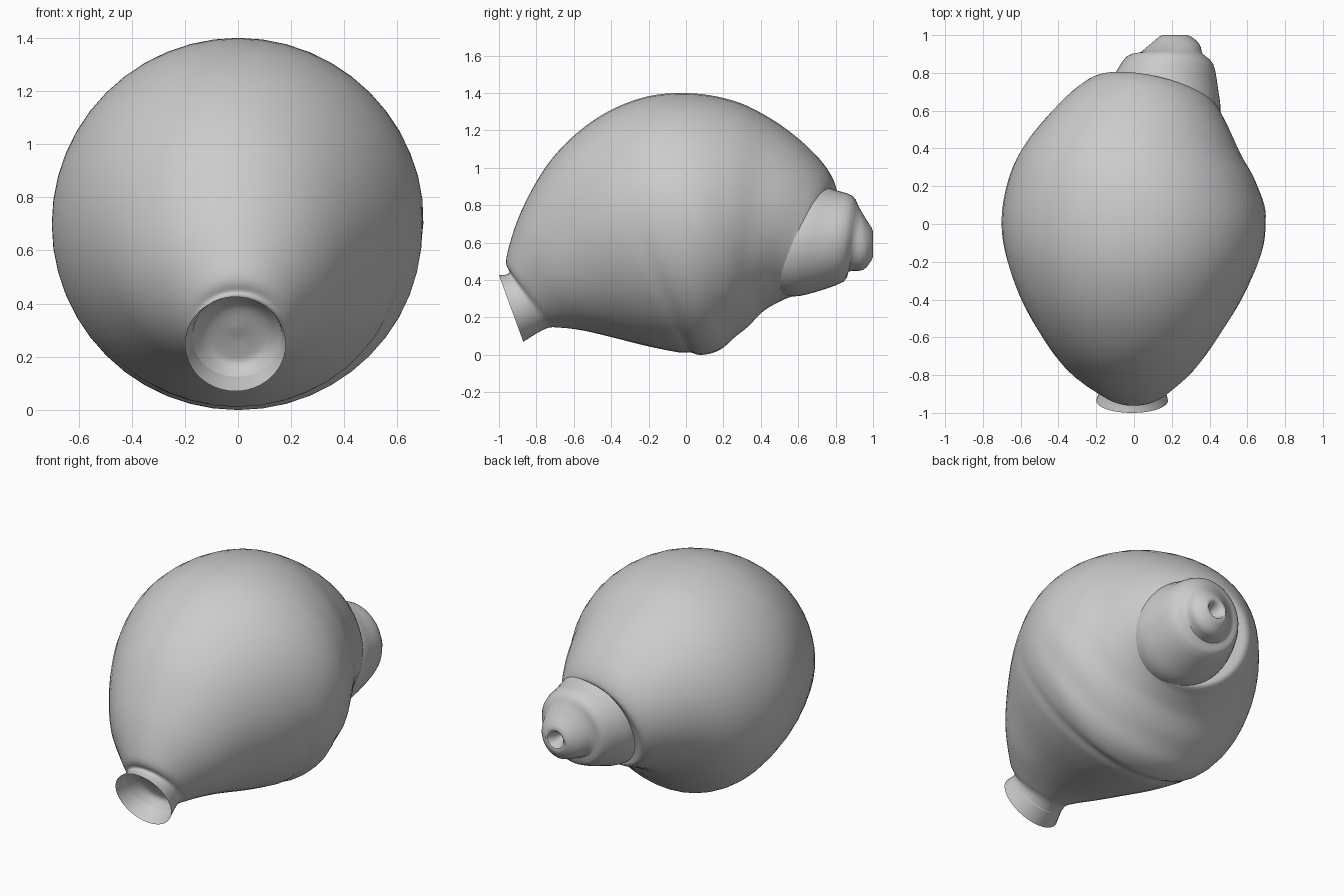
import bpy, bmesh, math
from mathutils import Vector

if "Cube" in bpy.data.objects:
    bpy.data.objects.remove(bpy.data.objects["Cube"])

SEG = 48


def catmull(a, b, c, d, t):
    return [0.5 * (2 * q + (r - p) * t + (2 * p - 5 * q + 4 * r - s) * t * t
                   + (3 * q - p - 3 * r + s) * t ** 3) for p, q, r, s in zip(a, b, c, d)]


def dense(rings, steps):
    out = []
    n = len(rings)
    for i in range(n - 1):
        a, d = rings[max(i - 1, 0)], rings[min(i + 2, n - 1)]
        out += [catmull(a, rings[i], rings[i + 1], d, k / steps) for k in range(steps)]
    return out + [rings[-1]]


def loft(name, rings, steps, cap_start=False, cap_end=False, shape=None):
    """Each ring: top y, top z, bottom y, bottom z, left x, right x, sideways skew in y."""
    bm = bmesh.new()
    loops = []
    for ty, tz, by, bz, xl, xr, skew in dense(rings, steps):
        loop = []
        mid = Vector(((xl + xr) / 2, (ty + by) / 2, (tz + bz) / 2))
        for j in range(SEG):
            a = 2 * math.pi * j / SEG
            c, s = math.cos(a), math.sin(a)
            p = mid + Vector(((xr - xl) / 2 * s, (ty - by) / 2 * c + skew * s, (tz - bz) / 2 * c))
            if shape:
                p = shape(p, mid)
            loop.append(bm.verts.new(p))
        loops.append(loop)
    for l0, l1 in zip(loops, loops[1:]):
        for j in range(SEG):
            k = (j + 1) % SEG
            bm.faces.new((l0[j], l0[k], l1[k], l1[j]))
    if cap_start:
        bm.faces.new(loops[0][::-1])
    if cap_end:
        bm.faces.new(loops[-1])
    bmesh.ops.recalc_face_normals(bm, faces=bm.faces)
    me = bpy.data.meshes.new(name)
    bm.to_mesh(me)
    bm.free()
    ob = bpy.data.objects.new(name, me)
    bpy.context.collection.objects.link(ob)
    bpy.ops.object.select_all(action='DESELECT')
    ob.select_set(True)
    bpy.context.view_layer.objects.active = ob
    bpy.ops.object.shade_smooth_by_angle(angle=math.radians(40))
    return ob


def whorl_grooves(p, mid):
    """Soft slanted whorl seams pressed into the lower right side."""
    side = (p.x - mid.x) * 0.45 - (p.z - mid.z) * 0.89
    w = max(0.0, min(1.0, (side - 0.15) / 0.4))
    if p.y < -0.5:
        return p
    d = (p.y + 0.25) * 0.92 + (p.z - 0.7) * 0.39
    depth = 0.0
    for pos, amount, width in ((-0.02, 0.011, 0.025), (0.22, 0.012, 0.06), (0.42, 0.008, 0.05)):
        depth += amount * math.exp(-((d - pos) / width) ** 2)
    return p + (mid - p).normalized() * depth * w


# Body whorl, from the flared mouth to the overhanging back rim
body = [
    (-1.00, .425, -.87, .07, -.20, .18, 0),
    (-.945, .44, -.75, .14, -.17, .165, 0),
    (-.96, .52, -.67, .145, -.22, .215, 0),
    (-.88, .77, -.55, .13, -.375, .34, 0),
    (-.72, 1.045, -.40, .095, -.50, .46, 0),
    (-.50, 1.25, -.20, .045, -.615, .59, 0),
    (-.25, 1.37, -.02, .01, -.685, .68, 0),
    (0.0, 1.40, .09, 0.0, -.70, .70, 0),
    (.25, 1.36, .20, .035, -.665, .65, -.01),
    (.45, 1.265, .31, .13, -.59, .57, -.02),
    (.62, 1.14, .42, .235, -.465, .51, -.035),
    (.74, 1.01, .51, .29, -.335, .465, -.055),
    (.785, .91, .57, .315, -.23, .44, -.07),
    (.75, .875, .57, .34, -.16, .42, -.07),
    (.69, .85, .54, .37, -.08, .37, -.07),
]
loft("body_whorl", body, 6, shape=whorl_grooves)

# Shallow concave throat closing the mouth
throat = [
    (-.955, .43, -.785, .12, -.172, .165, 0),
    (-.90, .41, -.75, .17, -.13, .125, 0),
    (-.86, .38, -.76, .21, -.08, .075, 0),
    (-.82, .31, -.79, .27, -.02, .015, 0),
]
loft("throat", throat, 3, cap_end=True)

# Stepped spire with a small hollow at its tip
spire = [
    (.55, .87, .45, .34, -.13, .41, -.05),
    (.69, .91, .57, .312, -.14, .457, -.05),
    (.80, .88, .69, .335, -.11, .445, -.03),
    (.89, .85, .84, .39, -.04, .42, -.02),
    (.925, .79, .87, .445, .02, .365, 0),
    (.96, .73, .95, .455, .09, .345, 0),
    (1.0, .66, 1.0, .525, .15, .285, 0),
    (.97, .63, .97, .55, .18, .26, 0),
    (.90, .61, .90, .57, .20, .24, 0),
]
loft("spire", spire, 3, cap_end=True)
